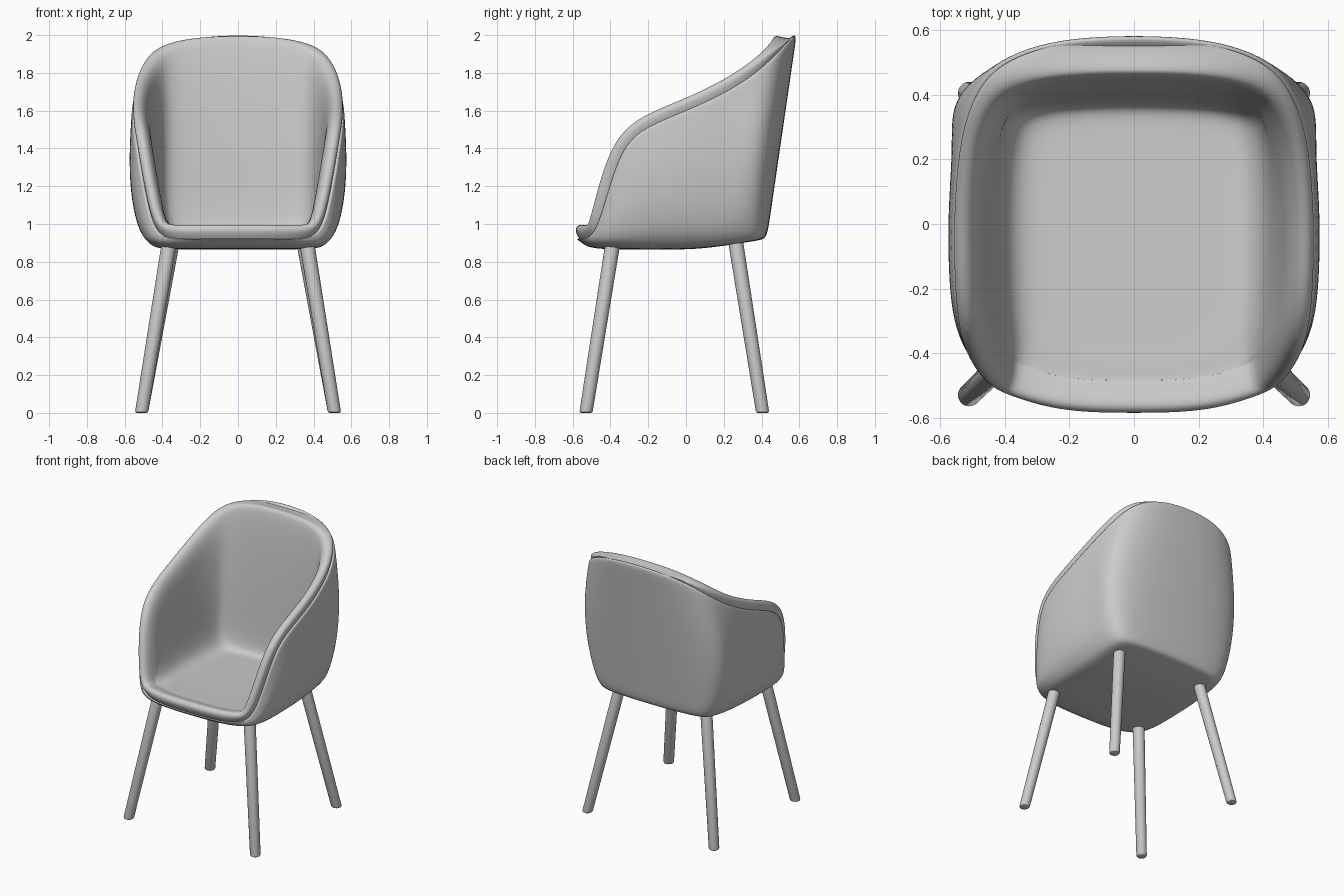
import bpy, bmesh, math
from mathutils import Vector

if "Cube" in bpy.data.objects:
    bpy.data.objects.remove(bpy.data.objects["Cube"])

# half outlines, front centre to back centre: seam line (x, y, z) and lower edge (x, y)
SEAM = [(0, -.58, .92), (.22, -.577, .92), (.385, -.525, .918), (.46, -.47, .975),
        (.507, -.41, 1.19), (.543, -.335, 1.41), (.56, -.22, 1.515), (.565, .02, 1.605),
        (.548, .25, 1.715), (.505, .40, 1.82), (.43, .505, 1.915), (.26, .575, 1.985), (0, .59, 2.004)]
BASE = [(0, -.535), (.2, -.535), (.34, -.5), (.415, -.445), (.45, -.37), (.465, -.27), (.47, -.15),
        (.475, .02), (.47, .2), (.455, .33), (.415, .405), (.22, .425), (0, .43)]
# how far the cushion stands proud of the seam, and how fat it is inwards, per column
PROUD = [1, 1, 1, .9, .9, .9, .9, .9, .9, .8, .5, -.1, -.4]
FAT = [1] * 9 + [1.1, 1.25, 1.4, 1.45]


def lerp(a, b, t):
    return a + (b - a) * t


def mirror_loop(half, flip=lambda p: Vector((-p.x, p.y, p.z))):
    return list(half) + [flip(p) for p in reversed(half[1:-1])]


def same(p):
    return p


def base_z(y):
    return .888 + .035 * max(0, min(1, (y + .3) / .7))


seam = mirror_loop([Vector(p) for p in SEAM])
base = mirror_loop([Vector((x, y, base_z(y))) for x, y in BASE])
proud = mirror_loop(PROUD, same)
fat = mirror_loop(FAT, same)
corner = mirror_loop([0] * 9 + [.12] * 4, same)
n = len(seam)

# local rim frame: out of the opening, and inward
frames = []
for i in range(n):
    t = (seam[(i + 1) % n] - seam[i - 1]).normalized()
    w = seam[i] - base[i] + Vector((0, 0, .08))
    up = (w - t * w.dot(t)).normalized()
    frames.append((up, up.cross(t)))


def rim_row(u, v):
    return [seam[i] + frames[i][0] * (u * proud[i] if u > 0 else u) + frames[i][1] * v * fat[i]
            for i in range(n)]


def flat_row(loop, s, z):
    return [Vector((p.x * s, p.y * s, z(p.y * s))) for p in loop]


def skin(name, rows):
    bm = bmesh.new()
    vs = [[bm.verts.new(p) for p in row] for row in rows]
    for a, b in zip(vs, vs[1:]):
        for i in range(n):
            j = (i + 1) % n
            bm.faces.new((a[i], a[j], b[j], b[i]))
    mid = bm.verts.new(sum(rows[-1], Vector()) / n)
    for i in range(n):
        bm.faces.new((vs[-1][i], vs[-1][(i + 1) % n], mid))
    bmesh.ops.recalc_face_normals(bm, faces=bm.faces)
    me = bpy.data.meshes.new(name)
    bm.to_mesh(me)
    bm.free()
    for p in me.polygons:
        p.use_smooth = True
    ob = bpy.data.objects.new(name, me)
    bpy.context.collection.objects.link(ob)
    sub = ob.modifiers.new("smooth", 'SUBSURF')
    sub.levels = sub.render_levels = 3
    return ob


# outer shell
def wall_row(f, t, k):
    row = []
    for i in range(n):
        b, r = base[i], seam[i]
        x = lerp(b.x, r.x, t) * (k + corner[i] * math.sin(math.pi * f))
        row.append(Vector((x, lerp(b.y, r.y, f), lerp(b.z, r.z, f))))
    return row


def under(y):
    return .866 + .05 * max(0, y / .4) ** 1.5


shell_rows = [rim_row(-.03, .03), rim_row(0, .014), seam]
shell_rows += [wall_row(*r) for r in ((.93, .99, 1.008), (.65, .95, 1.035), (.35, .8, 1.04), (.1, .36, 1.045))]
shell_rows += [base, flat_row(base, .9, under), flat_row(base, .5, under), flat_row(base, .2, under)]
skin("outer_shell", shell_rows)

# padded inner cushion rolling over the rim, steep walls, wide cove into the seat
inner_top = rim_row(-.03, .092)
for p in inner_top:
    p.z = max(p.z, .975)


def seat_z(y):
    return .958 + .012 * max(-1, min(1, -y / .45))


floor = [Vector((p.x * .7, p.y * .82, seat_z(p.y))) for p in base]
low_wall = [Vector((p.x * .89, p.y * .905, f.z + min(.15, .5 * (q.z - f.z))))
            for p, f, q in zip(base, floor, inner_top)]


def between(lo, hi, f, tx, ty):
    return [Vector((lerp(a.x, b.x, tx), lerp(a.y, b.y, ty), lerp(a.z, b.z, f))) for a, b in zip(lo, hi)]


cushion_rows = [rim_row(-.02, .018), rim_row(.005, .012), rim_row(.05, .008), rim_row(.072, .04),
                rim_row(.045, .075), inner_top,
                between(low_wall, inner_top, .7, .75, .5), between(low_wall, inner_top, .3, .35, .15),
                low_wall, between(floor, low_wall, .25, .68, .68), floor]
cushion_rows += [flat_row(floor, s, lambda y: seat_z(y) - .003) for s in (.8, .5, .2)]
skin("seat_cushion", cushion_rows)


# tapered splayed legs with rounded feet
def leg(name, top, foot, r_top=.04, r_foot=.035, sides=20):
    top, foot = Vector(top), Vector(foot)
    bm = bmesh.new()
    rings = []
    for f, r in ((0, r_foot - .01), (.004, r_foot - .003), (.012, r_foot), (1, r_top)):
        c = lerp(foot, top, f)
        rings.append([bm.verts.new(c + Vector((r * math.cos(a), r * math.sin(a), 0)))
                      for a in (2 * math.pi * k / sides for k in range(sides))])
    for a, b in zip(rings, rings[1:]):
        for i in range(sides):
            j = (i + 1) % sides
            bm.faces.new((a[i], a[j], b[j], b[i]))
    bm.faces.new(rings[0][::-1])
    bm.faces.new(rings[-1])
    me = bpy.data.meshes.new(name)
    bm.to_mesh(me)
    bm.free()
    ob = bpy.data.objects.new(name, me)
    bpy.context.collection.objects.link(ob)
    bpy.ops.object.select_all(action='DESELECT')
    ob.select_set(True)
    bpy.context.view_layer.objects.active = ob
    bpy.ops.object.shade_smooth_by_angle(angle=math.radians(35))


for side, s in (("right", 1), ("left", -1)):
    leg("front_leg_" + side, (s * .362, -.385, .915), (s * .511, -.53, 0))
    leg("back_leg_" + side, (s * .342, .258, .937), (s * .511, .406, 0))
